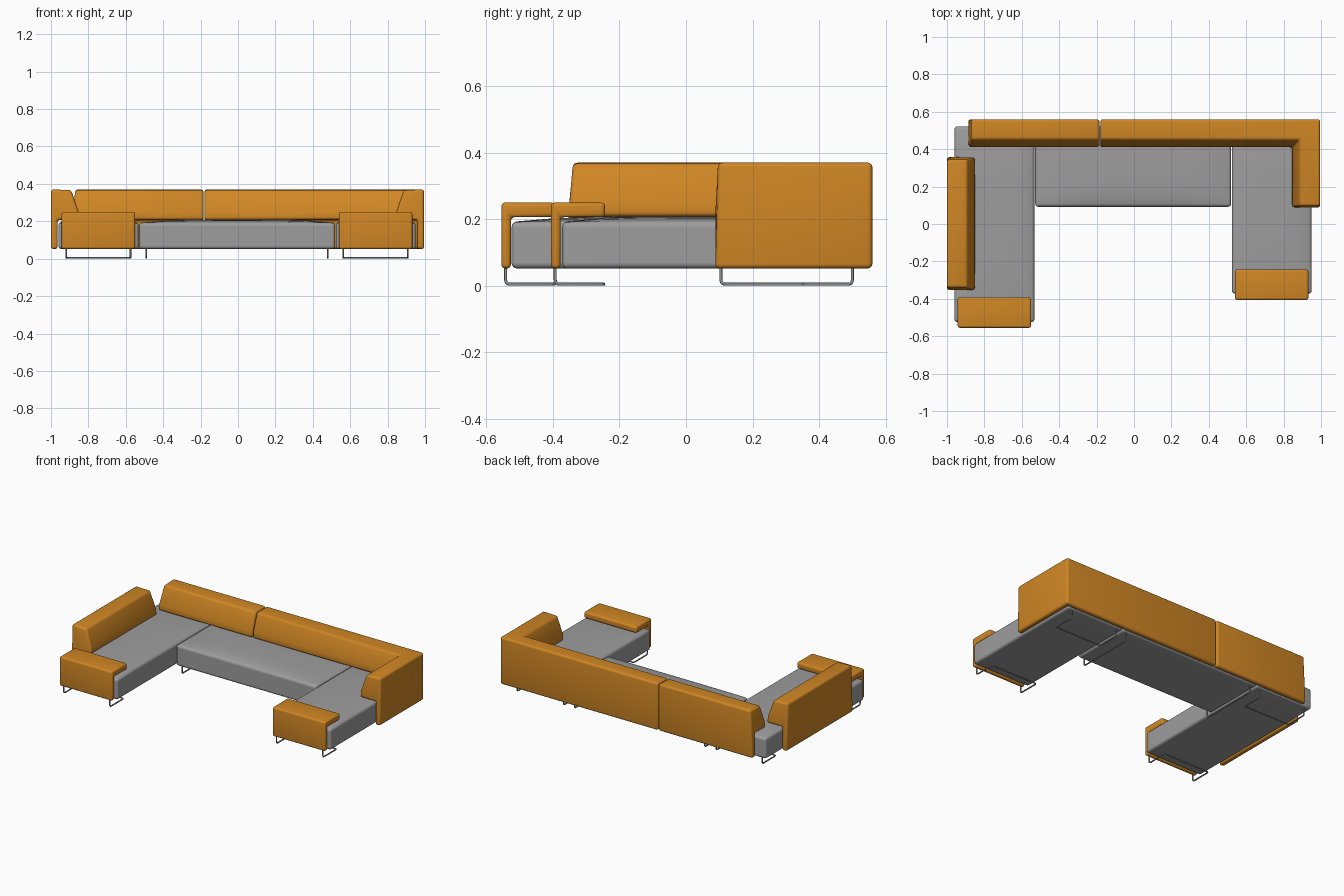
import bpy, bmesh, math
from mathutils import Vector

cube = bpy.data.objects.get("Cube")
if cube:
    bpy.data.objects.remove(cube, do_unlink=True)


def material(name, rgb):
    m = bpy.data.materials.new(name)
    m.use_nodes = True
    m.diffuse_color = (*rgb, 1)
    m.node_tree.nodes["Principled BSDF"].inputs["Base Color"].default_value = (*rgb, 1)
    return m


ORANGE = material("orange fabric", (0.63, 0.24, 0.018))
GREY = material("grey fabric", (0.34, 0.34, 0.34))
METAL = material("brushed metal", (0.30, 0.30, 0.30))


def finish(bm, name, mat, bevel):
    """Turn a bmesh into a softly rounded, smooth-shaded object."""
    bmesh.ops.recalc_face_normals(bm, faces=bm.faces)
    mesh = bpy.data.meshes.new(name)
    bm.to_mesh(mesh)
    bm.free()
    mesh.materials.append(mat)
    ob = bpy.data.objects.new(name, mesh)
    bpy.context.collection.objects.link(ob)
    mod = ob.modifiers.new("Rounded edges", 'BEVEL')
    mod.width, mod.segments = bevel, 4
    mod.limit_method, mod.angle_limit = 'ANGLE', math.radians(35)
    bpy.ops.object.select_all(action='DESELECT')
    ob.select_set(True)
    bpy.context.view_layer.objects.active = ob
    bpy.ops.object.modifier_apply(modifier=mod.name)
    bpy.ops.object.shade_smooth_by_angle(angle=math.radians(35))
    return ob


def hook(name, path, profile, bevel, lean=(0, 0)):
    """Sweep a hooked profile (inward offset, height) along the outer plan line."""
    bm = bmesh.new()
    pts = [Vector(p) for p in path]
    dirs = [(b - a).normalized() for a, b in zip(pts, pts[1:])]
    normals = [Vector((-d.y, d.x)) for d in dirs]
    rings = []
    for i, p in enumerate(pts):
        a, b = normals[max(i - 1, 0)], normals[min(i, len(dirs) - 1)]
        miter = (a + b) / (1 + a.dot(b))
        ring = []
        for u, z in profile:
            q = p + miter * u
            rise = max(0, z - 0.2) / 0.17
            if i == 0:
                q = q + dirs[0] * lean[0] * rise
            elif i == len(pts) - 1:
                q = q - dirs[-1] * lean[1] * rise
            ring.append(bm.verts.new((q.x, q.y, z)))
        rings.append(ring)
    n = len(profile)
    for r, s in zip(rings, rings[1:]):
        for k in range(n):
            bm.faces.new((r[k], r[(k + 1) % n], s[(k + 1) % n], s[k]))
    bm.faces.new(rings[0])
    bm.faces.new(rings[-1])
    return finish(bm, name, ORANGE, bevel)


def seat(name, x0, x1, y0, y1, z0=0.052, z1=0.192, crown=0.016):
    """Padded block with a gently domed top."""
    bm = bmesh.new()
    bmesh.ops.create_cube(bm, size=2)
    bmesh.ops.subdivide_edges(bm, edges=bm.edges[:], cuts=7, use_grid_fill=True)
    for v in bm.verts:
        u, w, t = v.co
        dome = crown * (1 - u ** 4) * (1 - w ** 4) if t > 0.99 else 0
        v.co = ((x0 + x1) / 2 + u * (x1 - x0) / 2,
                (y0 + y1) / 2 + w * (y1 - y0) / 2,
                z0 + (t + 1) / 2 * (z1 - z0) + dome)
    return finish(bm, name, GREY, 0.016)


def rod(name, corners, radius=0.0045, bend=0.014):
    """Bent metal rod with rounded corners."""
    pts = [Vector(c) for c in corners]
    out = [pts[0]]
    for a, b, c in zip(pts, pts[1:], pts[2:]):
        p = b + (a - b).normalized() * bend
        q = b + (c - b).normalized() * bend
        for k in range(5):
            t = k / 4
            out.append(p * (1 - t) ** 2 + b * 2 * t * (1 - t) + q * t * t)
    out.append(pts[-1])
    curve = bpy.data.curves.new(name, 'CURVE')
    curve.dimensions = '3D'
    curve.bevel_depth, curve.bevel_resolution = radius, 2
    spline = curve.splines.new('POLY')
    spline.points.add(len(out) - 1)
    for sp, co in zip(spline.points, out):
        sp.co = (*co, 1)
    curve.materials.append(METAL)
    ob = bpy.data.objects.new(name, curve)
    bpy.context.collection.objects.link(ob)


# Seats
seat("left_end_seat", 0.523, 0.95, -0.372, 0.522)
seat("right_end_seat", -0.96, -0.532, -0.524, 0.522)
seat("middle_seat", -0.528, 0.519, 0.092, 0.522)

# Backrests
BACK = [(0, 0.052), (0, 0.37), (0.108, 0.367), (0.148, 0.25),
        (0.15, 0.208), (0.036, 0.208), (0.036, 0.052)]
hook("corner_backrest", [(0.995, 0.088), (0.995, 0.56), (-0.18, 0.56)], BACK, 0.014, (0.008, 0))
hook("rear_backrest", [(-0.185, 0.56), (-0.886, 0.56)], BACK, 0.014, (0, 0.016))
hook("side_backrest", [(-1, 0.358), (-1, -0.354)], BACK, 0.014, (0.014, 0.014))

# Armrests
ARM = [(0, 0.052), (0, 0.25), (0.163, 0.25), (0.163, 0.206), (0.029, 0.206), (0.029, 0.052)]
hook("left_armrest", [(0.54, -0.406), (0.932, -0.406)], ARM, 0.012)
hook("right_armrest", [(-0.943, -0.555), (-0.55, -0.555)], ARM, 0.012)

# Sled legs under the end seats: posts at the edge, runners inward, cross bar
FLOOR, TOP = 0.0045, 0.062
for side, xa, xb, front in (("left", 0.562, 0.908, -0.393), ("right", -0.918, -0.575, -0.542)):
    for place, y, step in (("front", front, 0.146), ("rear", 0.5, -0.146)):
        rod(f"{side}_{place}_leg", [(xa, y, TOP), (xa, y, FLOOR), (xa, y + step, FLOOR),
                                    (xb, y + step, FLOOR), (xb, y, FLOOR), (xb, y, TOP)])

# Runner legs under the middle seat
for side, x in (("left", 0.48), ("right", -0.49)):
    rod(f"{side}_middle_leg", [(x, 0.105, TOP), (x, 0.105, FLOOR), (x, 0.5, FLOOR), (x, 0.5, TOP)])
